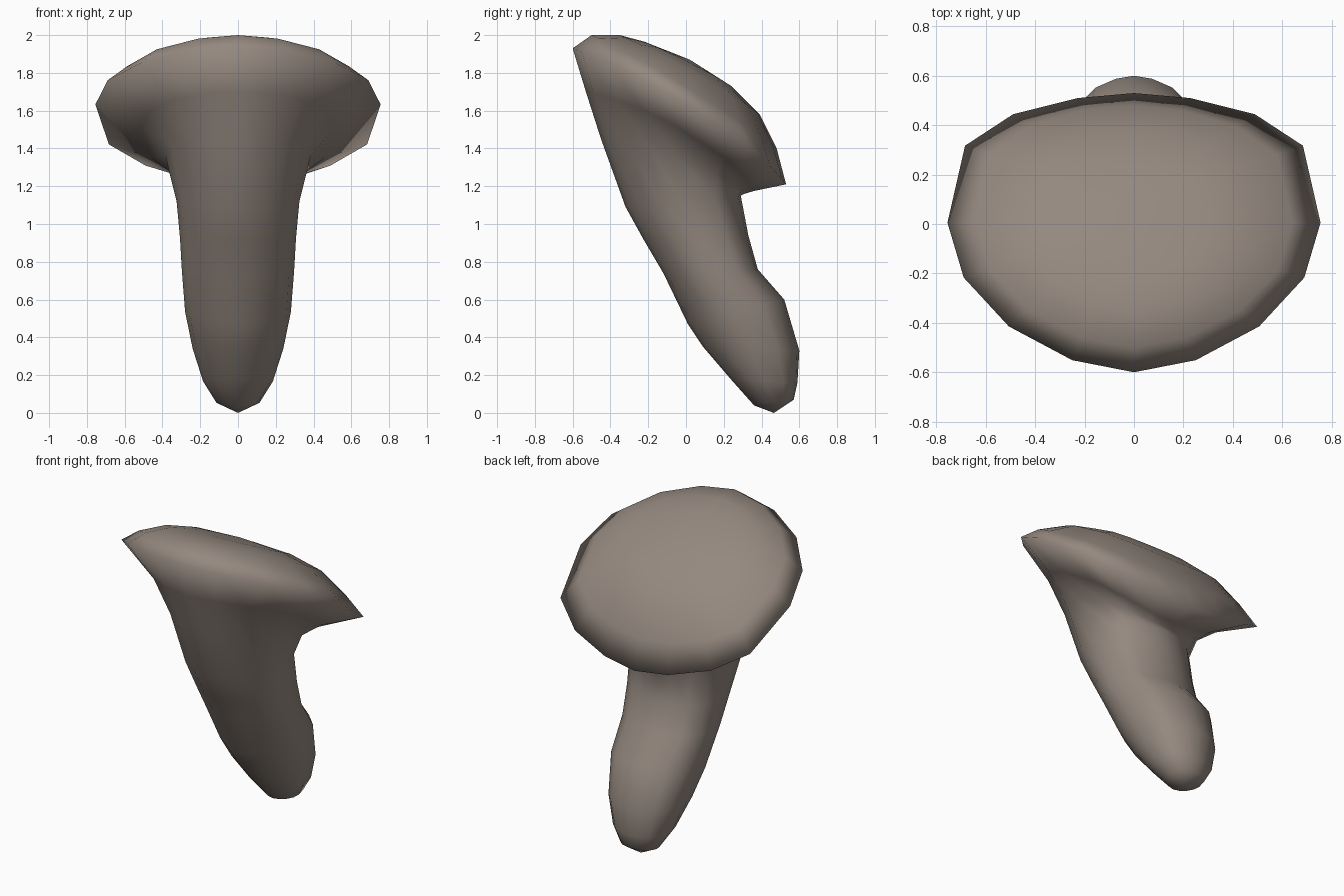
import bpy, bmesh, math
from mathutils import Vector

cube = bpy.data.objects.get("Cube")
if cube:
    bpy.data.objects.remove(cube)

SIDES = 16

# Warm grey-brown stone
mat = bpy.data.materials.new("warm grey")
mat.use_nodes = True
colour = (0.30, 0.25, 0.215, 1)
mat.diffuse_color = colour
bsdf = mat.node_tree.nodes["Principled BSDF"]
bsdf.inputs["Base Color"].default_value = colour
bsdf.inputs["Roughness"].default_value = 0.8


def add_ring(bm, front, back, width, bow):
    """Tilted oval through a front and a back (y, z) point, sides lifted by bow."""
    f, b = Vector((0, *front)), Vector((0, *back))
    centre, axis = (f + b) / 2, (b - f) / 2
    normal = Vector((1, 0, 0)).cross(axis).normalized()
    verts = []
    for i in range(SIDES):
        a = 2 * math.pi * i / SIDES
        s, c = math.sin(a), math.cos(a)
        lift = bow * s * s
        # The back is squarer than the front
        if c > 1e-6:
            c = c ** 0.6
            s = math.copysign(abs(s) ** 1.25, s)
        else:
            s = math.copysign(abs(s) ** 1.15, s)
        verts.append(bm.verts.new(
            centre + axis * c + normal * lift + Vector((width * s, 0, 0))))
    return verts


# Each ring: front point, back point, half width, side lift
stem = [
    ((0.36, 0.04), (0.57, 0.07), 0.115, 0),
    ((0.24, 0.175), (0.59, 0.16), 0.185, 0),
    ((0.09, 0.35), (0.60, 0.33), 0.24, 0),
    ((0.01, 0.47), (0.52, 0.60), 0.28, 0),
    ((-0.12, 0.74), (0.38, 0.76), 0.297, 0),
    ((-0.22, 0.91), (0.33, 0.94), 0.307, 0),
    ((-0.32, 1.09), (0.29, 1.15), 0.325, 0),
]
cap = [
    ((-0.45, 1.45), (0.31, 1.16), 0.385, 0.06),
    ((-0.53, 1.70), (0.36, 1.175), 0.51, 0.085),
    ((-0.60, 1.93), (0.53, 1.21), 0.755, 0.075),
    ((-0.50, 2.00), (0.48, 1.40), 0.64, 0.03),
    ((-0.35, 2.00), (0.39, 1.58), 0.48, 0.02),
    ((-0.22, 1.965), (0.24, 1.73), 0.31, 0.01),
]

# Loft the stem and cap as one continuous skin
bm = bmesh.new()
rings = [add_ring(bm, *r) for r in stem + cap]
for low, high in zip(rings, rings[1:]):
    for i in range(SIDES):
        j = (i + 1) % SIDES
        bm.faces.new((low[i], low[j], high[j], high[i]))

# Close the foot and the crown
for ring, tip in ((rings[0], (0, 0.465, 0)), (rings[-1], (0, 0.02, 1.87))):
    pole = bm.verts.new(tip)
    for i in range(SIDES):
        bm.faces.new((ring[i], ring[(i + 1) % SIDES], pole))
bmesh.ops.recalc_face_normals(bm, faces=bm.faces)

mesh = bpy.data.meshes.new("mushroom_rock")
bm.to_mesh(mesh)
bm.free()
mesh.materials.append(mat)
mesh.shade_smooth()
obj = bpy.data.objects.new("mushroom_rock", mesh)
bpy.context.collection.objects.link(obj)
